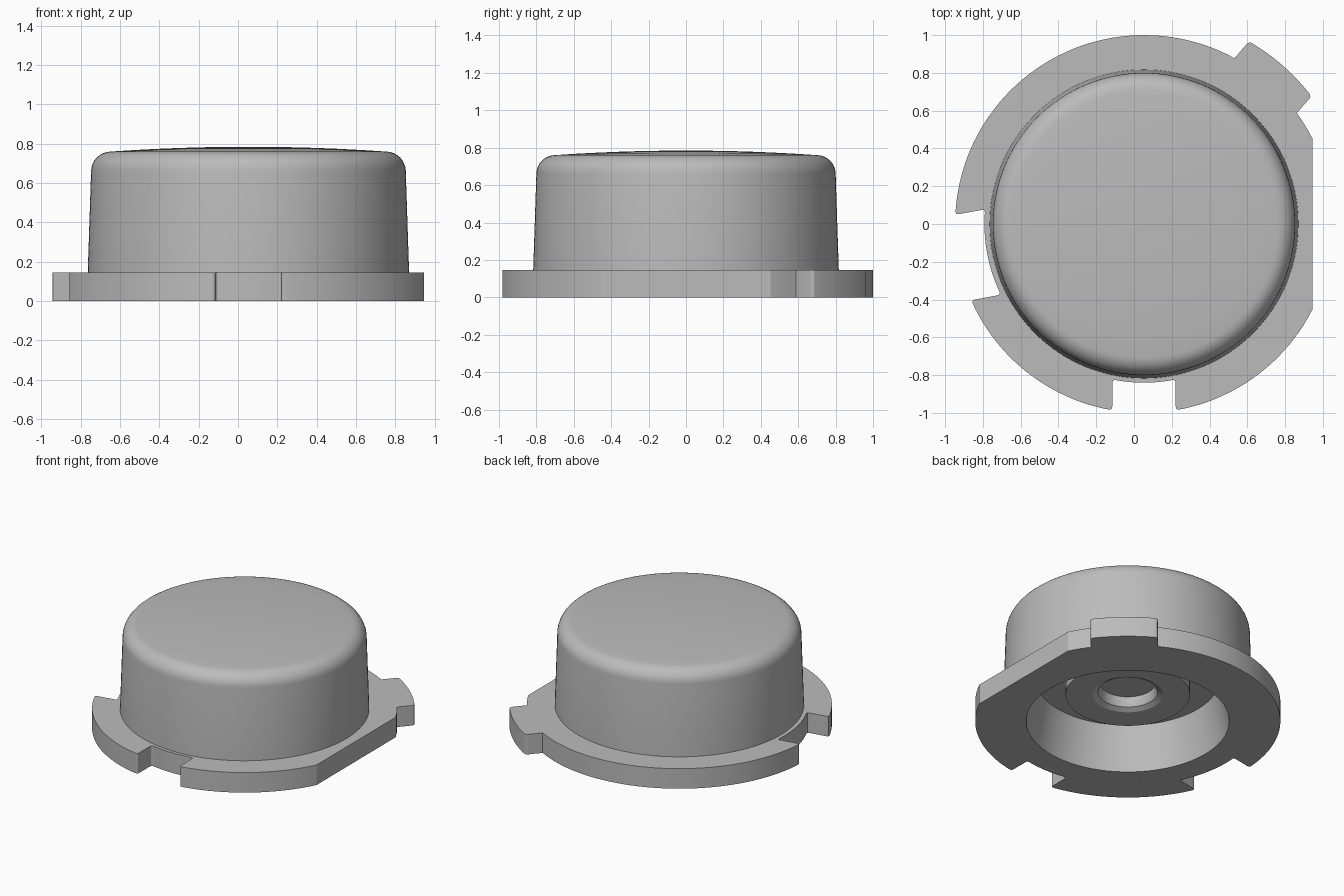
import bpy, bmesh, math
from mathutils import Vector

cube = bpy.data.objects.get("Cube")
if cube:
    bpy.data.objects.remove(cube, do_unlink=True)

CENTRE = (0.053, 0, 0)
FLANGE_H = 0.145
RING_R = 0.74          # seam between flange and cap, hidden under the cap wall

grey = bpy.data.materials.new("plain grey")
grey.use_nodes = True
colour = (0.5, 0.5, 0.5, 1)
grey.diffuse_color = colour
grey.node_tree.nodes["Principled BSDF"].inputs["Base Color"].default_value = colour


def finish(bm, name):
    bmesh.ops.recalc_face_normals(bm, faces=bm.faces)
    mesh = bpy.data.meshes.new(name)
    bm.to_mesh(mesh)
    bm.free()
    mesh.materials.append(grey)
    obj = bpy.data.objects.new(name, mesh)
    obj.location = CENTRE
    bpy.context.collection.objects.link(obj)
    bpy.ops.object.select_all(action='DESELECT')
    obj.select_set(True)
    bpy.context.view_layer.objects.active = obj
    bpy.ops.object.shade_smooth_by_angle(angle=math.radians(20))
    return obj


def arc(radius, start, end):
    """Points on an arc about the axis, angles in degrees."""
    n = max(2, round(abs(end - start) / 2.5))
    angles = [math.radians(start + (end - start) * i / n) for i in range(n + 1)]
    return [Vector((radius * math.cos(a), radius * math.sin(a), 0)) for a in angles]


def half_angle(half_width, radius):
    return math.degrees(math.asin(half_width / radius))


def rounded(points, corners, size):
    """Replace the flagged corner points with small curves."""
    out = []
    for i, p in enumerate(points):
        if i not in corners:
            out.append(p)
            continue
        before, after = points[i - 1], points[(i + 1) % len(points)]
        a = p + (before - p).normalized() * size
        b = p + (after - p).normalized() * size
        for k in range(5):
            t = k / 4
            out.append(a * (1 - t) ** 2 + p * 2 * t * (1 - t) + b * t * t)
    return out


# Flange outline: a disc with a flat side, one tab and two notches
flat = math.degrees(math.acos(0.892))
features = [(48.7, 0.22, 1.115), (190.5, 0.23, 0.845), (270, 0.168, 0.84)]
outline, corners = [], set()
angle = flat
for mid, half, radius in features:
    rim = half_angle(half, 1)
    outline += arc(1, angle, mid - rim)
    notch = radius < 1
    if notch:
        corners.add(len(outline) - 1)
    inner = half_angle(half, radius)
    corners.add(len(outline))
    outline += arc(radius, mid - inner, mid + inner)
    corners.add(len(outline) - 1)
    if notch:
        corners.add(len(outline))
    angle = mid + rim
outline += arc(1, angle, 360 - flat)
outline = rounded(outline, corners, 0.02)

bm = bmesh.new()
edges = []
for loop in (outline, arc(RING_R, 0, 360)[:-1]):
    verts = [bm.verts.new(p) for p in loop]
    edges += [bm.edges.new((verts[i - 1], verts[i])) for i in range(len(verts))]
bmesh.ops.triangle_fill(bm, use_beauty=True, edges=edges)
top = bmesh.ops.extrude_face_region(bm, geom=bm.faces[:])
bmesh.ops.translate(bm, vec=(0, 0, FLANGE_H),
                    verts=[g for g in top["geom"] if isinstance(g, bmesh.types.BMVert)])
finish(bm, "flange")

# Cap profile, from the underside centre outwards and up over the crown
profile = [(0, 0.288), (0.18, 0.288), (0.183, 0.25), (0.195, 0.22), (0.23, 0.2),
           (0.407, 0.2), (0.407, 0.315), (0.6, 0.315), (0.665, 0),
           (RING_R, 0), (RING_R, 0.1), (0.817, 0.1), (0.817, FLANGE_H)]
for i in range(9):                                   # rounded shoulder
    a = math.radians(2 + 84 * i / 8)
    profile.append((0.7 + 0.1 * math.cos(a), 0.66 + 0.1 * math.sin(a)))
edge_r, edge_z = profile[-1]
for i in range(1, 9):                                # shallow crown
    r = edge_r * (1 - i / 8)
    profile.append((r, edge_z + 0.025 * (1 - (r / edge_r) ** 2)))

bm = bmesh.new()
verts = [bm.verts.new((r, 0, z)) for r, z in profile]
chain = [bm.edges.new(pair) for pair in zip(verts, verts[1:])]
bmesh.ops.spin(bm, geom=verts + chain, cent=(0, 0, 0), axis=(0, 0, 1),
               angle=math.tau, steps=128, use_duplicate=False)
bmesh.ops.remove_doubles(bm, verts=bm.verts, dist=0.0005)
finish(bm, "cap")
